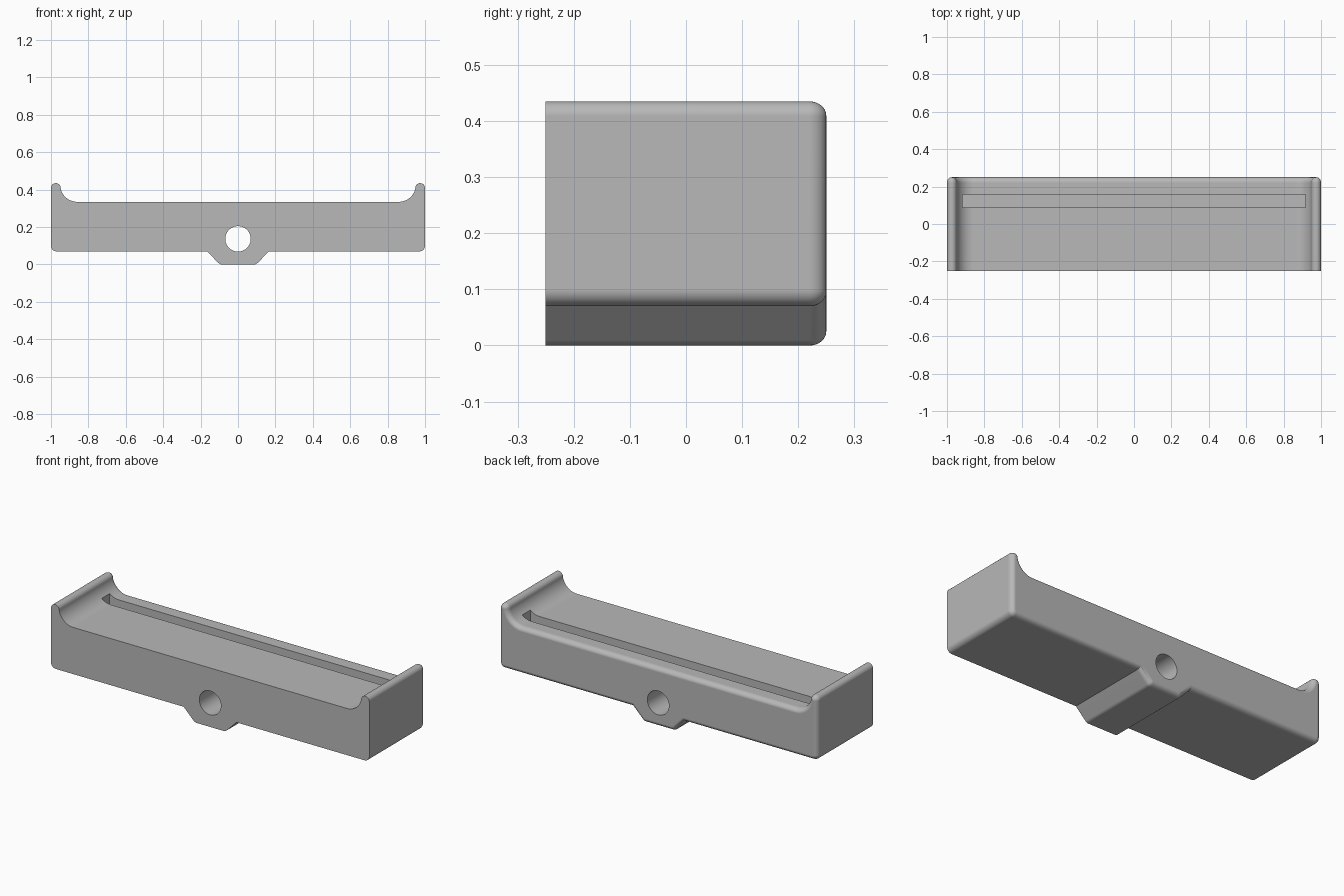
import bpy, bmesh
from math import sin, cos, pi, radians
from mathutils import Vector, Matrix

cube = bpy.data.objects.get("Cube")
if cube:
    bpy.data.objects.remove(cube, do_unlink=True)

grey = bpy.data.materials.new("plain_grey")
grey.use_nodes = True
colour = (0.48, 0.48, 0.48, 1)
grey.diffuse_color = colour
grey.node_tree.nodes["Principled BSDF"].inputs["Base Color"].default_value = colour


def arc(cx, cz, r, start, end, steps):
    """Points on an arc in the x-z plane, angles in degrees."""
    angles = [radians(start + (end - start) * i / steps) for i in range(steps + 1)]
    return [Vector((cx + r * cos(a), cz + r * sin(a))) for a in angles]


def inset(points, d):
    """Move a counter-clockwise outline inward by d, with mitred corners."""
    result = []
    for i, p in enumerate(points):
        a = (p - points[i - 1]).normalized()
        b = (points[(i + 1) % len(points)] - p).normalized()
        na, nb = Vector((-a.y, a.x)), Vector((-b.y, b.x))
        result.append(p + (na + nb) * d / (1 + na.dot(nb)))
    return result


def make_object(name, bm):
    bmesh.ops.recalc_face_normals(bm, faces=bm.faces)
    mesh = bpy.data.meshes.new(name)
    bm.to_mesh(mesh)
    bm.free()
    mesh.materials.append(grey)
    obj = bpy.data.objects.new(name, mesh)
    bpy.context.collection.objects.link(obj)
    return obj


# Right half of the outline, from the underside boss up to the lip and tray floor
right = arc(0.084, 0.03, 0.03, 270, 315, 4)
right.append(Vector((0.166, 0.07)))
right += arc(0.97, 0.1, 0.03, 270, 360, 8)
right += arc(0.974, 0.409, 0.026, 0, 180, 14)
right += arc(0.86, 0.425, 0.09, 350, 270, 14)[1:]
outline = right + [Vector((-p.x, p.y)) for p in reversed(right)]

# Body: straight extrusion with a rounded back rim
front, back, rim, steps = -0.25, 0.25, 0.03, 8
sections = [(front, 0)]
for i in range(steps + 1):
    t = pi / 2 * i / steps
    sections.append((back - rim + rim * sin(t), 0.025 * (1 - cos(t))))

bm = bmesh.new()
rings = [[bm.verts.new((p.x, y, p.y)) for p in inset(outline, d)] for y, d in sections]
for r0, r1 in zip(rings, rings[1:]):
    for i in range(len(r0)):
        bm.faces.new((r0[i - 1], r0[i], r1[i], r1[i - 1]))
bm.faces.new(rings[0])
bm.faces.new(rings[-1])
body = make_object("tray_body", bm)

# Round hole running front to back
bm = bmesh.new()
bmesh.ops.create_cone(bm, cap_ends=True, segments=48, radius1=0.068, radius2=0.068, depth=1,
                      matrix=Matrix.Translation((0, 0, 0.137)) @ Matrix.Rotation(pi / 2, 4, 'X'))
hole = make_object("hole_cutter", bm)

# Long slot in the tray floor
bm = bmesh.new()
bmesh.ops.create_cube(bm, size=1, matrix=Matrix.Translation((0, 0.123, 0.385))
                      @ Matrix.Diagonal((1.835, 0.072, 0.3, 1)))
slot = make_object("slot_cutter", bm)

bpy.ops.object.select_all(action='DESELECT')
bpy.context.view_layer.objects.active = body
body.select_set(True)
for cutter in (hole, slot):
    cutter.hide_render = True
    mod = body.modifiers.new(cutter.name, 'BOOLEAN')
    mod.operation = 'DIFFERENCE'
    mod.solver = 'EXACT'
    mod.object = cutter
    bpy.ops.object.modifier_apply(modifier=mod.name)
    bpy.data.objects.remove(cutter, do_unlink=True)

# Smooth rounds, crisp edges
bpy.ops.object.shade_smooth_by_angle(angle=radians(30))
weighted = body.modifiers.new("even_shading", 'WEIGHTED_NORMAL')
weighted.keep_sharp = True
